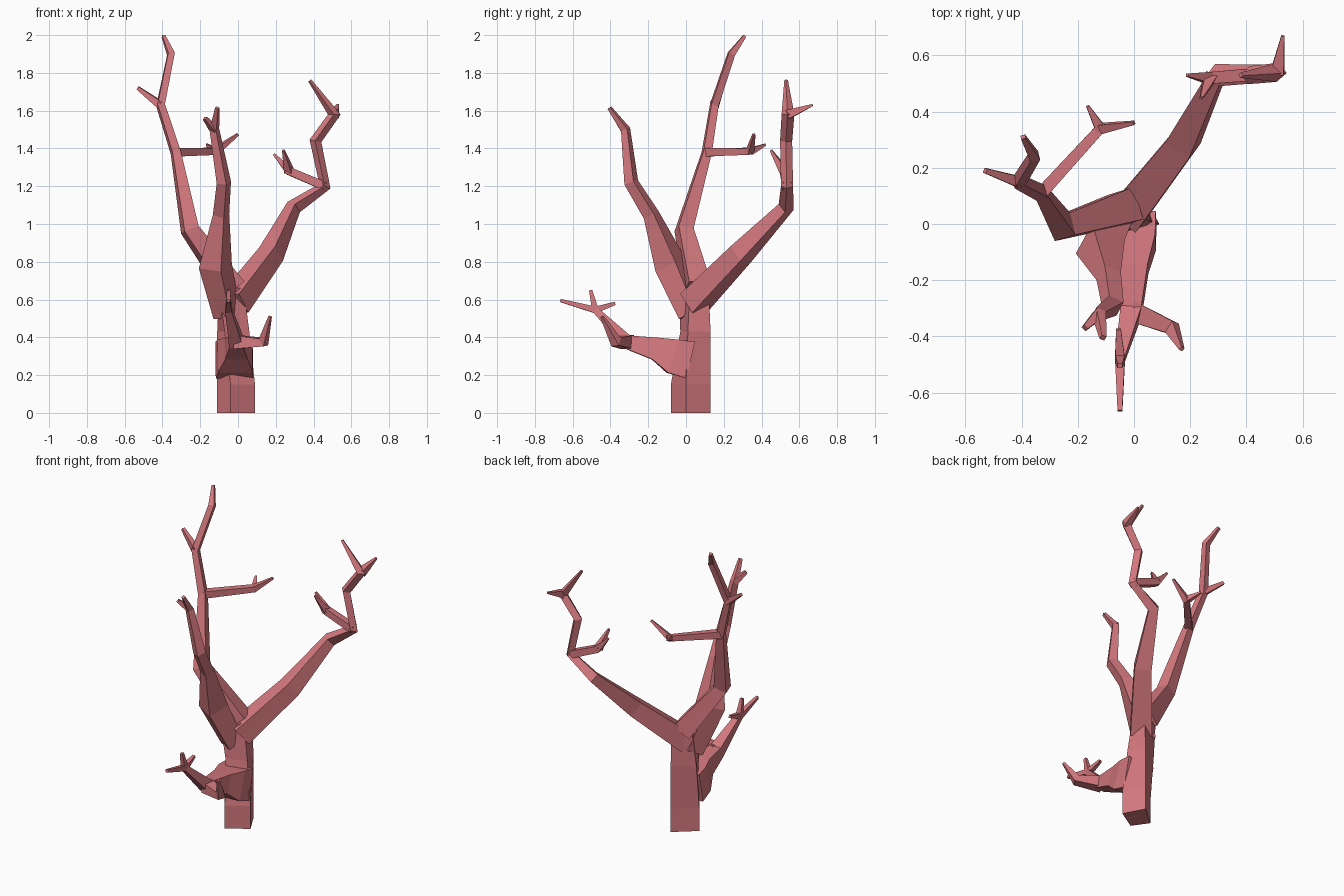
import bpy
import bmesh
import math
from mathutils import Vector

cube = bpy.data.objects.get("Cube")
if cube:
    bpy.data.objects.remove(cube)

# Single coral pink material
pink = bpy.data.materials.new("coral_pink")
pink.use_nodes = True
color = (0.66, 0.19, 0.21, 1)
pink.diffuse_color = color
pink.node_tree.nodes["Principled BSDF"].inputs["Base Color"].default_value = color


def loft(name, rings):
    """Join rings of equal point count into a closed flat-shaded object."""
    bm = bmesh.new()
    loops = [[bm.verts.new(p) for p in ring] for ring in rings]
    count = len(loops[0])
    for a, b in zip(loops, loops[1:]):
        for i in range(count):
            j = (i + 1) % count
            bm.faces.new((a[i], a[j], b[j], b[i]))
    bm.faces.new(loops[0][::-1])
    bm.faces.new(loops[-1])
    bmesh.ops.recalc_face_normals(bm, faces=bm.faces)
    mesh = bpy.data.meshes.new(name)
    bm.to_mesh(mesh)
    bm.free()
    mesh.materials.append(pink)
    obj = bpy.data.objects.new(name, mesh)
    bpy.context.collection.objects.link(obj)
    return obj


def branch(name, path, sides=4, twist=45):
    """Angular tube through (x, y, z, radius) points."""
    points = [Vector(p[:3]) for p in path]
    steps = [(b - a).normalized() for a, b in zip(points, points[1:])]
    side = steps[0].cross(Vector((0, 0, 1)))
    if side.length < 0.1:
        side = Vector((1, 0, 0))
    rings = []
    for k, (point, spec) in enumerate(zip(points, path)):
        before, after = steps[max(k - 1, 0)], steps[min(k, len(steps) - 1)]
        axis = (before + after).normalized()
        side = (side - axis * side.dot(axis)).normalized()
        other = axis.cross(side)
        ring = []
        for i in range(sides):
            angle = math.radians(twist) + math.tau * i / sides
            ring.append(point + spec[3] * (math.cos(angle) * side + math.sin(angle) * other))
        rings.append(ring)
    return loft(name, rings)


# Four-sided trunk, narrowing upward
foot = [(0.09, 0), (0.02, 0.13), (-0.11, 0.02), (-0.04, -0.08)]
waist = [(0.06, 0.01), (0.02, 0.13), (-0.11, 0.05), (-0.07, -0.03)]
crown = [(0.03, 0.02), (0.02, 0.12), (-0.1, 0.08), (-0.1, -0.04)]
loft("trunk", [[(x, y, z) for x, y in ring] for ring, z in
               ((foot, 0), (foot, 0.15), (waist, 0.43), (crown, 0.66))])

# Large rear limb with its two forks
rear_bend = (0.46, 0.535, 1.2, 0.032)
rear_fork = (0.51, 0.54, 1.58, 0.034)
rear_twig = (0.27, 0.52, 1.28, 0.03)
branch("rear_limb", [(-0.02, 0.04, 0.58, 0.09), (0.175, 0.29, 0.84, 0.072),
                     (0.295, 0.53, 1.09, 0.043), rear_bend,
                     (0.41, 0.53, 1.44, 0.032), rear_fork, (0.38, 0.53, 1.76, 0.01)])
branch("rear_limb_tip", [rear_fork, (0.53, 0.67, 1.63, 0.008)])
branch("rear_twig", [rear_bend, rear_twig, (0.19, 0.53, 1.37, 0.008)])
branch("rear_twig_tip", [rear_twig, (0.24, 0.45, 1.39, 0.008)])

# Tallest limb with side twigs
tall_bend = (-0.33, 0.11, 1.38, 0.032)
tall_fork = (-0.41, 0.15, 1.63, 0.028)
tall_twig = (-0.12, 0.34, 1.385, 0.026)
branch("tall_limb", [(-0.03, 0.06, 0.66, 0.085), (-0.255, -0.01, 0.97, 0.058),
                     tall_bend, tall_fork,
                     (-0.355, 0.24, 1.9, 0.025), (-0.395, 0.31, 1.995, 0.012)])
branch("tall_limb_tip", [tall_fork, (-0.53, 0.19, 1.72, 0.013)])
branch("tall_twig", [tall_bend, tall_twig, (0, 0.36, 1.475, 0.009)])
branch("tall_twig_tip", [tall_twig, (-0.165, 0.42, 1.42, 0.008)])

# Upright front limb
front_fork = (-0.125, -0.32, 1.5, 0.027)
branch("front_limb", [(-0.06, 0.03, 0.52, 0.075), (-0.12, -0.08, 0.78, 0.092),
                      (-0.09, -0.185, 1.05, 0.046), (-0.075, -0.29, 1.22, 0.04),
                      front_fork, (-0.11, -0.405, 1.615, 0.013)])
branch("front_limb_tip", [front_fork, (-0.175, -0.37, 1.56, 0.014)])

# Low limb reaching forward
low_fork = (-0.01, -0.31, 0.375, 0.052)
low_tip = (-0.05, -0.48, 0.545, 0.025)
branch("low_limb", [(-0.02, 0.02, 0.28, 0.14), (-0.015, -0.07, 0.3, 0.13),
                    (-0.01, -0.16, 0.34, 0.085), low_fork, low_tip,
                    (-0.05, -0.665, 0.595, 0.012)])
branch("low_elbow_twig", [low_fork, (0.135, -0.37, 0.375, 0.034), (0.17, -0.445, 0.51, 0.01)])
branch("low_upper_twig", [low_tip, (-0.05, -0.505, 0.65, 0.012)])
branch("low_back_twig", [low_tip, (-0.055, -0.375, 0.58, 0.012)])
